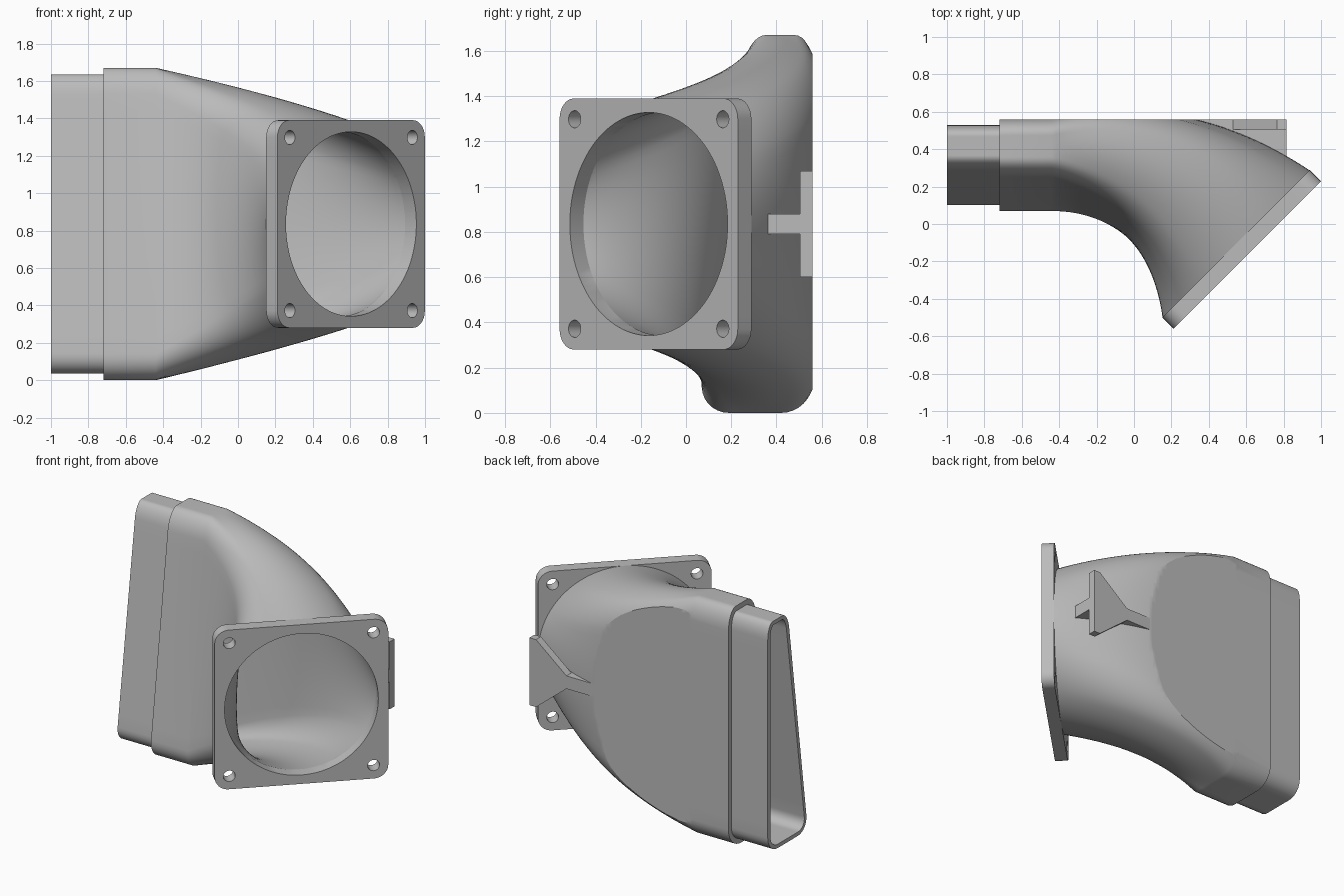
import bpy, bmesh
from math import cos, sin, pi
from mathutils import Vector

cube = bpy.data.objects.get("Cube")
if cube:
    bpy.data.objects.remove(cube)

grey = bpy.data.materials.new("grey plastic")
grey.use_nodes = True
colour = (0.5, 0.5, 0.5, 1)
grey.diffuse_color = colour
grey.node_tree.nodes["Principled BSDF"].inputs["Base Color"].default_value = colour

ZC = 0.835                      # height of the duct axis
BACK = 0.56                     # flat back of the duct
LEAN = 0.22                     # how far the front wall leans back at the top
U = Vector((1, 1, 0)).normalized()    # across the flange
N = Vector((1, -1, 0)).normalized()   # out of the flange
FACE = Vector((0.605, -0.165, 0))     # middle of the flange front
THICK = 0.085
REAR = FACE - N * THICK


def section(a, b, h, s, r, zc=ZC, lean=0.0):
    """Closed ring from a to b: rounded box with a leaning front (s=0) to ellipse (s=1)."""
    mid, axis, w = (a + b) / 2, (b - a).normalized(), (b - a).length / 2
    quad = []
    for i in range(25):
        ang = pi / 2 * i / 24
        if i < 8:
            p = (w, (h - r) * i / 8)
        elif i <= 16:
            c = pi / 2 * (i - 8) / 8
            p = (w - r + r * cos(c), h - r + r * sin(c))
        else:
            p = ((w - r) * (24 - i) / 8, h)
        quad.append((p[0] * (1 - s) + w * cos(ang) * s, p[1] * (1 - s) + h * sin(ang) * s))
    half = quad + [(-x, y) for x, y in quad[-2::-1]]
    full = half + [(x, -y) for x, y in half[-2:0:-1]]
    ring = []
    for x, y in full:
        shift = lean * (1 - s) * (w - x) / (2 * w) * (y + h) / (2 * h)
        ring.append(mid + axis * (x + shift) + Vector((0, 0, zc + y)))
    return ring


def finish(name, bm):
    bmesh.ops.recalc_face_normals(bm, faces=bm.faces)
    mesh = bpy.data.meshes.new(name)
    bm.to_mesh(mesh)
    bm.free()
    mesh.materials.append(grey)
    ob = bpy.data.objects.new(name, mesh)
    bpy.context.collection.objects.link(ob)
    return ob


def loft(name, rings, flat_at=None):
    bm = bmesh.new()
    rows = [[bm.verts.new(p) for p in ring] for ring in rings]
    n = len(rows[0])
    for r0, r1 in zip(rows, rows[1:]):
        for i in range(n):
            j = (i + 1) % n
            bm.faces.new((r0[i], r0[j], r1[j], r1[i]))
    bm.faces.new(rows[0])
    bm.faces.new(rows[-1])
    if flat_at:
        # slice the bulge and press it flat
        bmesh.ops.bisect_plane(bm, geom=bm.verts[:] + bm.edges[:] + bm.faces[:], dist=1e-5,
                               plane_co=(0, flat_at, 0), plane_no=(0, 1, 0))
        for v in bm.verts:
            v.co.y = min(v.co.y, flat_at)
    return finish(name, bm)


def prism(name, points, depth):
    bm = bmesh.new()
    face = bm.faces.new([bm.verts.new(p) for p in points])
    new = bmesh.ops.extrude_face_region(bm, geom=[face])["geom"]
    bmesh.ops.translate(bm, vec=depth, verts=[g for g in new if isinstance(g, bmesh.types.BMVert)])
    return finish(name, bm)


def bezier(p, t):
    k = 1 - t
    return p[0] * k**3 + p[1] * (3 * k * k * t) + p[2] * (3 * k * t * t) + p[3] * t**3


def path(*pts):
    return [Vector((x, y, 0)) for x, y in pts]


INNER = path((-0.44, 0.052), (-0.1, 0.03), (0.08, -0.2)) + [REAR - U * 0.555]
OUTER = path((-0.44, BACK), (0.0, 0.68), (0.5, 0.58)) + [REAR + U * 0.555]


def duct_rings(start, inset, r):
    """Straight box part, then the bend turning into a circle."""
    rings = [section(*path((start, 0.052 + inset), (start, BACK - inset)),
                     ZC - inset, 0, r, lean=LEAN)]
    steps = 48
    for i in range(steps + 1):
        t = i / steps
        a, b = bezier(INNER, t), bezier(OUTER, t)
        d = (b - a).normalized() * inset
        rings.append(section(a + d, b - d, ZC - 0.28 * t - inset, t, r, lean=LEAN))
    return rings


# solid outer parts
body = loft("duct_body", duct_rings(-0.72, 0, 0.14), BACK)
sleeve = loft("inlet_sleeve", [section(*path((x, 0.087), (x, 0.528)), 0.8, 0, 0.11, lean=LEAN)
                               for x in (-1, -0.72)])
flange = loft("fan_flange", [section(p - U * 0.557, p + U * 0.557, 0.555, 0, 0.09)
                             for p in (REAR, FACE)])

# cutters: air passage and screw holes
bore = duct_rings(-1.05, 0.062, 0.08)
bore.append([p + N * 0.2 for p in bore[-1]])
passage = loft("passage_cutter", bore)
screws = []
for su in (-1, 1):
    for sv in (-1, 1):
        c = FACE + U * 0.463 * su
        screws.append(loft("screw_cutter", [
            section(c + N * d - U * 0.038, c + N * d + U * 0.038, 0.038, 1, 0.01, ZC + 0.463 * sv)
            for d in (-0.2, 0.1)]))


def cut(ob, cutters):
    for c in cutters:
        mod = ob.modifiers.new("cut", "BOOLEAN")
        mod.operation, mod.solver, mod.object = "DIFFERENCE", "EXACT", c
    bpy.context.view_layer.update()
    done = bpy.data.meshes.new_from_object(ob.evaluated_get(bpy.context.evaluated_depsgraph_get()))
    ob.modifiers.clear()
    ob.data = done


cut(body, [passage])
cut(sleeve, [passage])
cut(flange, [passage] + screws)
for c in [passage] + screws:
    bpy.data.objects.remove(c)

# fan-shaped tab on the back, with the web that carries it
upper = [(0.53, 0.045), (0.765, 0.235), (0.815, 0.235)]
outline = upper + [(x, -z) for x, z in reversed(upper)]
tab = prism("tab_plate", [(x, BACK, ZC + z) for x, z in outline], (0, -0.055, 0))
web = prism("tab_web", [(x, y, ZC - 0.045) for x, y in
                        ((0.27, BACK), (0.815, BACK), (0.815, 0.355), (0.55, 0.46), (0.3, 0.54))],
            (0, 0, 0.09))

# smooth shading with crisp edges
bpy.ops.object.select_all(action="DESELECT")
for ob in (body, sleeve, flange, tab, web):
    ob.select_set(True)
bpy.context.view_layer.objects.active = body
bpy.ops.object.shade_smooth_by_angle(angle=0.4)
